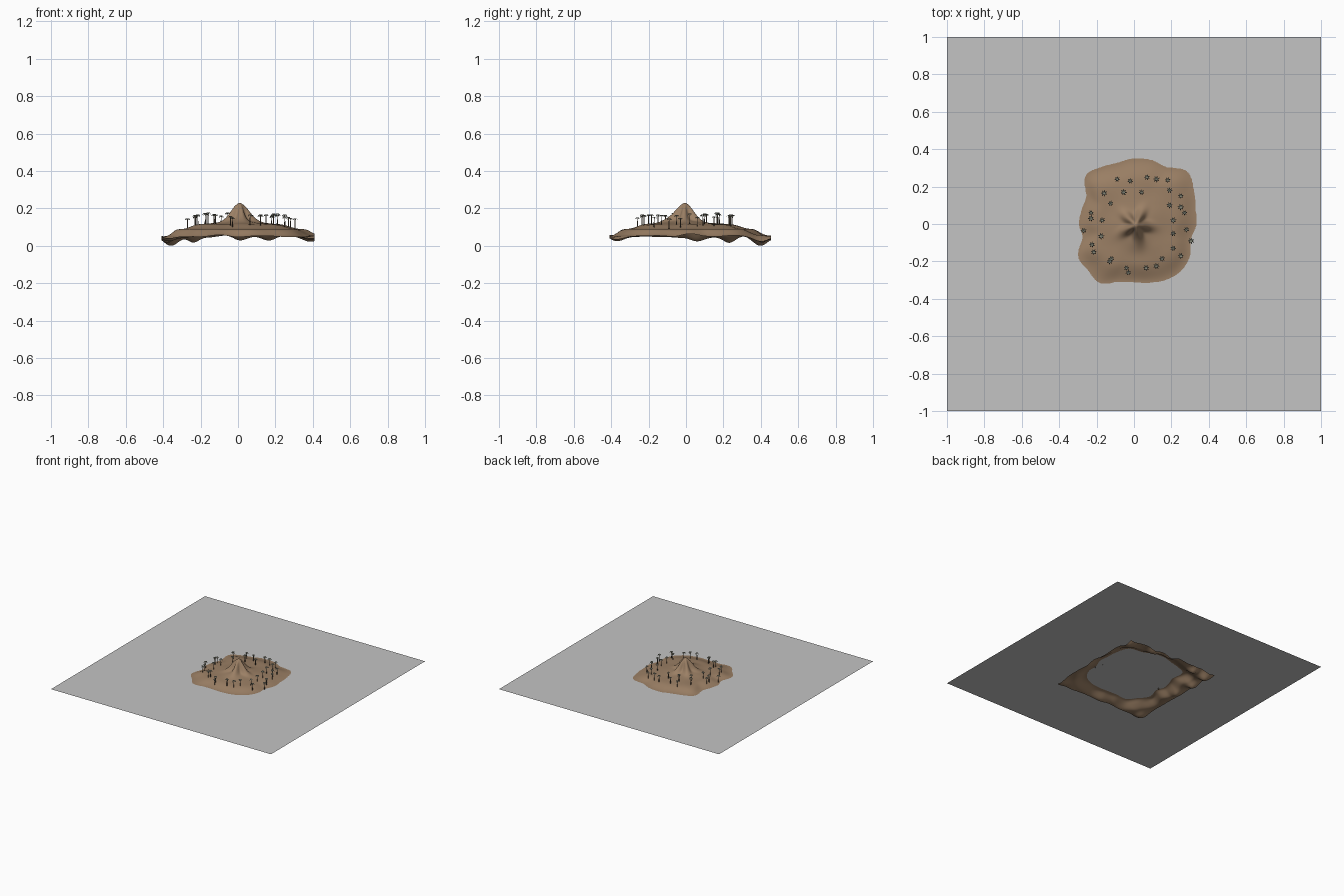
import bpy, bmesh, math, random
from mathutils import Vector, noise

if "Cube" in bpy.data.objects:
    bpy.data.objects.remove(bpy.data.objects["Cube"])

random.seed(4)
SEA = 0.09


def material(name, rgb):
    m = bpy.data.materials.new(name)
    m.diffuse_color = (*rgb, 1)
    m.use_nodes = True
    m.node_tree.nodes["Principled BSDF"].inputs["Base Color"].default_value = m.diffuse_color
    return m


WATER = material("pale grey water", (0.55, 0.55, 0.55))
EARTH = material("sandy brown", (0.33, 0.215, 0.13))
BARK = material("dark bark", (0.16, 0.12, 0.085))
LEAF = material("grey green leaf", (0.27, 0.28, 0.22))


def add_object(name, bm, mat, smooth=False):
    me = bpy.data.meshes.new(name)
    bm.to_mesh(me)
    bm.free()
    me.materials.append(mat)
    for p in me.polygons:
        p.use_smooth = smooth
    ob = bpy.data.objects.new(name, me)
    bpy.context.collection.objects.link(ob)
    return ob


# Shoreline radius every 15 degrees, counter-clockwise from +x
SHORE = [.335, .34, .37, .40, .352, .355, .352, .34, .352, .365, .295, .29,
         .295, .285, .345, .35, .365, .32, .312, .325, .345, .355, .345, .315]
# Hollows in the sea bed: x, y, depth, radius
HOLLOWS = [(-.36, .40, .060, .06), (-.24, .41, .030, .04), (.01, .44, .028, .05),
           (.17, .43, .028, .05), (.39, .40, .030, .06), (-.38, .23, .030, .045),
           (-.37, -.38, .025, .05), (-.37, .06, .022, .05), (.38, -.37, .015, .05)]


def smooth(t):
    t = max(0.0, min(1.0, t))
    return t * t * (3 - 2 * t)


def shore_radius(a):
    u = (math.degrees(a) % 360) / 15
    i, t = int(u), u % 1
    p0, p1, p2, p3 = (SHORE[(i + k) % 24] for k in (-1, 0, 1, 2))
    return p1 + .5 * t * (p2 - p0 + t * (2*p0 - 5*p1 + 4*p2 - p3 + t * (3*(p1 - p2) + p3 - p0)))


def height(x, y):
    r, a = math.hypot(x, y), math.atan2(y, x)
    d = r / shore_radius(a)
    n = noise.noise(Vector((x * 9, y * 9, 1.7)))
    if d > 1:
        # sea bed
        z = SEA - .038 * smooth((d - 1) / .28) + .014 * n * smooth((d - 1) * 8)
        k = smooth((d - 1) * 6)
        for hx, hy, depth, rad in HOLLOWS:
            z -= k * depth * math.exp(-((x - hx)**2 + (y - hy)**2) / rad**2)
        return max(0.0, min(z, SEA - .003 * smooth((d - 1) * 10)))
    # beach, plateau, mound and craggy peak
    z = SEA + .026 * math.sin(smooth((1 - d) / .45) * math.pi / 2)
    z += .004 * n * smooth((1 - d) * 4)
    z += .022 * math.exp(-(r / .12)**2)
    px, py = x - .01, y + .005
    pr, pa = math.hypot(px, py), math.atan2(py, px)
    lobes = 1 + .28 * math.cos(5 * pa + .6) * smooth(pr / .04)
    z += .092 * math.exp(-(pr / (.052 * lobes))**2)
    z += .012 * math.exp(-((x - .02)**2 + (y + .1)**2) / .05**2)
    return z


# Island: an open sheet of terrain
bm = bmesh.new()
N = 130
grid = []
for j in range(N + 1):
    row = []
    for i in range(N + 1):
        x, y = -.41 + .82 * i / N, -.41 + .865 * j / N
        row.append(bm.verts.new((x, y, height(x, y))))
    grid.append(row)
for j in range(N):
    for i in range(N):
        bm.faces.new((grid[j][i], grid[j][i+1], grid[j+1][i+1], grid[j+1][i]))
add_object("island", bm, EARTH, True)

# Water surface
bm = bmesh.new()
bm.faces.new([bm.verts.new((x, y, SEA)) for x, y in ((-1, -1), (1, -1), (1, 1), (-1, 1))])
add_object("water", bm, WATER)

# Palm trees: one trunk mesh and one crown mesh, shared by every tree
TREES = [(-.09, .24), (-.02, .23), (.07, .25), (.12, .24), (.18, .235), (.19, .18),
         (.25, .15), (-.16, .165), (-.055, .17), (.04, .17), (.19, .10), (.25, .09),
         (.27, .06), (.21, .02), (-.125, .11), (-.23, .06), (-.23, .03), (-.17, .02),
         (-.27, -.035), (-.175, -.065), (-.225, -.11), (-.215, -.15), (-.13, -.20),
         (-.03, -.26), (.065, -.235), (.12, -.225), (.15, -.185), (.21, -.13),
         (.21, -.05), (.28, -.03), (.305, -.09), (.25, -.17), (-.04, -.235), (-.12, -.185)]
H = .05
bm = bmesh.new()
bmesh.ops.create_cone(bm, cap_ends=True, segments=6, radius1=.003, radius2=.002, depth=H + .008)
bmesh.ops.translate(bm, verts=bm.verts, vec=(0, 0, H / 2 - .004))
trunk = add_object("palm_trunk", bm, BARK, True)

bm = bmesh.new()
for k in range(7):
    a = k * math.tau / 7
    out = Vector((math.cos(a), math.sin(a), 0))
    side = Vector((-out.y, out.x, 0))
    rows = []
    for r, w, z in ((0, .001, H), (.008, .0035, H + .004), (.016, .001, H - .005)):
        rows.append([bm.verts.new(out * r + side * s * w + Vector((0, 0, z))) for s in (-1, 1)])
    for p, q in zip(rows, rows[1:]):
        bm.faces.new((p[0], q[0], q[1], p[1]))
crown = add_object("palm_crown", bm, LEAF)

for n, (x, y) in enumerate(TREES):
    turn, size = random.uniform(0, math.tau), random.uniform(.9, 1.1)
    for part in (trunk, crown):
        ob = part
        if n:
            ob = bpy.data.objects.new(part.name, part.data)
            bpy.context.collection.objects.link(ob)
        ob.location = (x, y, height(x, y))
        ob.rotation_euler = (0, 0, turn)
        ob.scale = (size, size, size)
